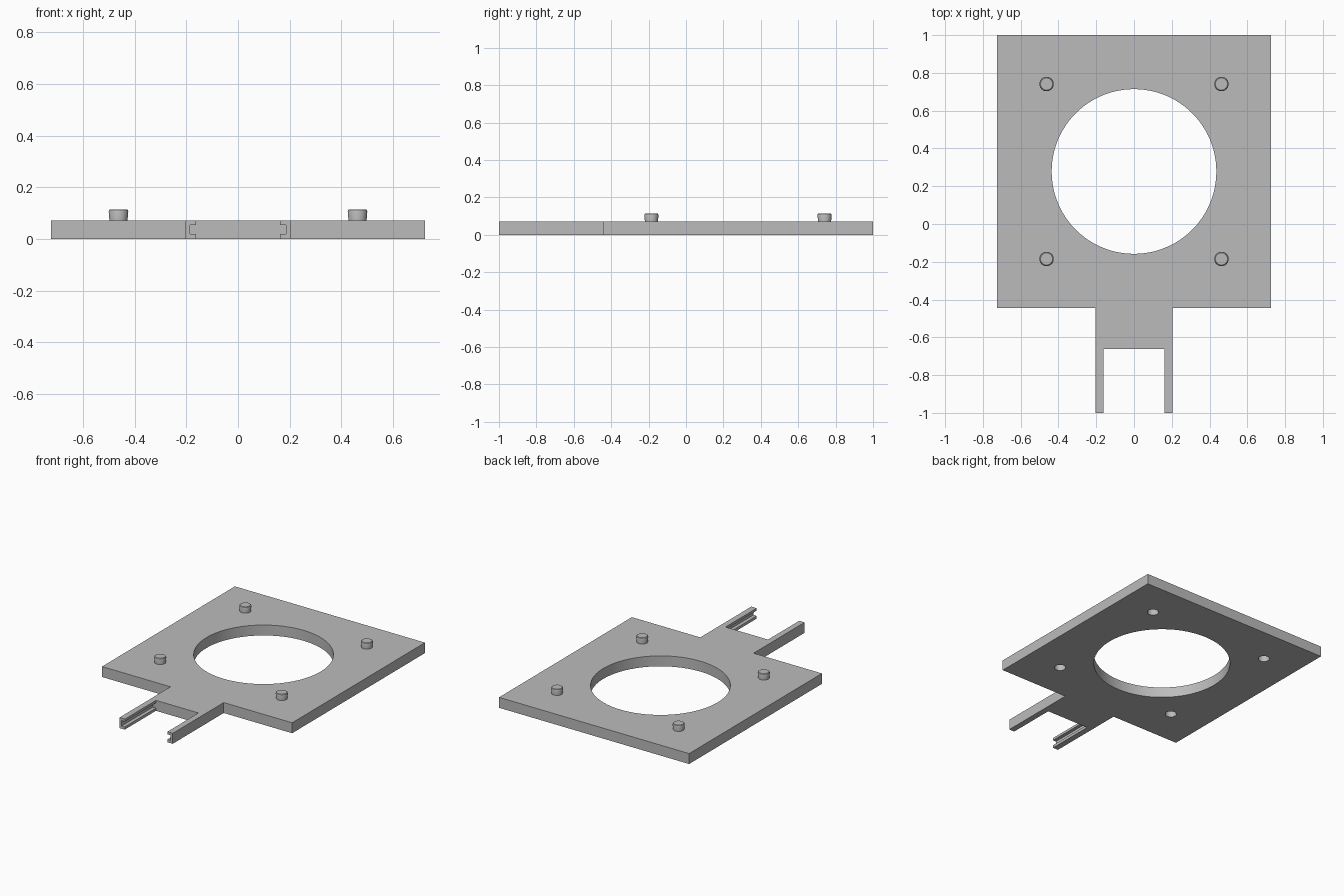
import bpy, bmesh, math

cube = bpy.data.objects.get("Cube")
if cube:
    bpy.data.objects.remove(cube, do_unlink=True)

THICK = 0.072
HOLE_Y, HOLE_R = 0.278, 0.436
PEG_OFFSET = 0.463

grey = bpy.data.materials.new("plain_grey")
grey.use_nodes = True
grey.diffuse_color = (0.5, 0.5, 0.5, 1)
grey.node_tree.nodes["Principled BSDF"].inputs["Base Color"].default_value = grey.diffuse_color


def make_object(name, bm):
    bmesh.ops.recalc_face_normals(bm, faces=bm.faces)
    mesh = bpy.data.meshes.new(name)
    bm.to_mesh(mesh)
    bm.free()
    mesh.materials.append(grey)
    obj = bpy.data.objects.new(name, mesh)
    bpy.context.collection.objects.link(obj)
    return obj


def prism(name, outline, z0, z1):
    """Extrude a flat outline upward."""
    bm = bmesh.new()
    face = bm.faces.new([bm.verts.new((x, y, z0)) for x, y in outline])
    top = bmesh.ops.extrude_face_region(bm, geom=[face])
    verts = [v for v in top["geom"] if isinstance(v, bmesh.types.BMVert)]
    bmesh.ops.translate(bm, vec=(0, 0, z1 - z0), verts=verts)
    return make_object(name, bm)


def circle(cx, cy, r, n):
    return [(cx + r * math.cos(math.tau * i / n), cy + r * math.sin(math.tau * i / n))
            for i in range(n)]


def lathe(name, profile, location, steps=32):
    """Spin a radius/height profile around z."""
    bm = bmesh.new()
    verts = [bm.verts.new((r, 0, z)) for r, z in profile]
    edges = [bm.edges.new(pair) for pair in zip(verts, verts[1:])]
    bmesh.ops.spin(bm, geom=verts + edges, cent=(0, 0, 0), axis=(0, 0, 1),
                   angle=math.tau, steps=steps)
    bmesh.ops.remove_doubles(bm, verts=bm.verts, dist=0.0001)
    obj = make_object(name, bm)
    obj.location = location
    return obj


def activate(obj):
    bpy.ops.object.select_all(action='DESELECT')
    obj.select_set(True)
    bpy.context.view_layer.objects.active = obj


def cut(target, cutter):
    cutter.hide_render = True
    mod = target.modifiers.new("cut", 'BOOLEAN')
    mod.operation, mod.solver, mod.object = 'DIFFERENCE', 'EXACT', cutter
    activate(target)
    bpy.ops.object.modifier_apply(modifier=mod.name)
    bpy.data.objects.remove(cutter, do_unlink=True)


# Square plate with neck and two prongs, mirrored from one half outline
half = [(0.162, -0.661), (0.162, -1), (0.203, -1), (0.203, -0.445),
        (0.724, -0.445), (0.724, 1)]
plate = prism("mounting_plate", half + [(-x, y) for x, y in reversed(half)], 0, THICK)

# Large round opening
cut(plate, prism("opening_cutter", circle(0, HOLE_Y, HOLE_R, 96), -0.1, 0.2))

# Slide groove along the inner face of each prong
slot = [(-0.186, -1.1), (0.186, -1.1), (0.186, -0.6615), (-0.186, -0.6615)]
cut(plate, prism("groove_cutter", slot, 0.019, 0.055))

# Pegs on top, matching sockets underneath
peg_profile = [(0, 0.115), (0.032, 0.115), (0.036, 0.112), (0.038, 0.106),
               (0.035, THICK), (0.035, 0.066), (0, 0.066)]
for side, sx in (("left", 1), ("right", -1)):
    for end, sy in (("front", -1), ("back", 1)):
        x, y = sx * PEG_OFFSET, HOLE_Y + sy * PEG_OFFSET
        cut(plate, prism("socket_cutter", circle(x, y, 0.036, 32), -0.1, 0.045))
        peg = lathe(f"{end}_{side}_peg", peg_profile, (x, y, 0))
        activate(peg)
        bpy.ops.object.shade_smooth_by_angle(angle=math.radians(30))

activate(plate)
bpy.ops.object.shade_smooth_by_angle(angle=math.radians(30))
